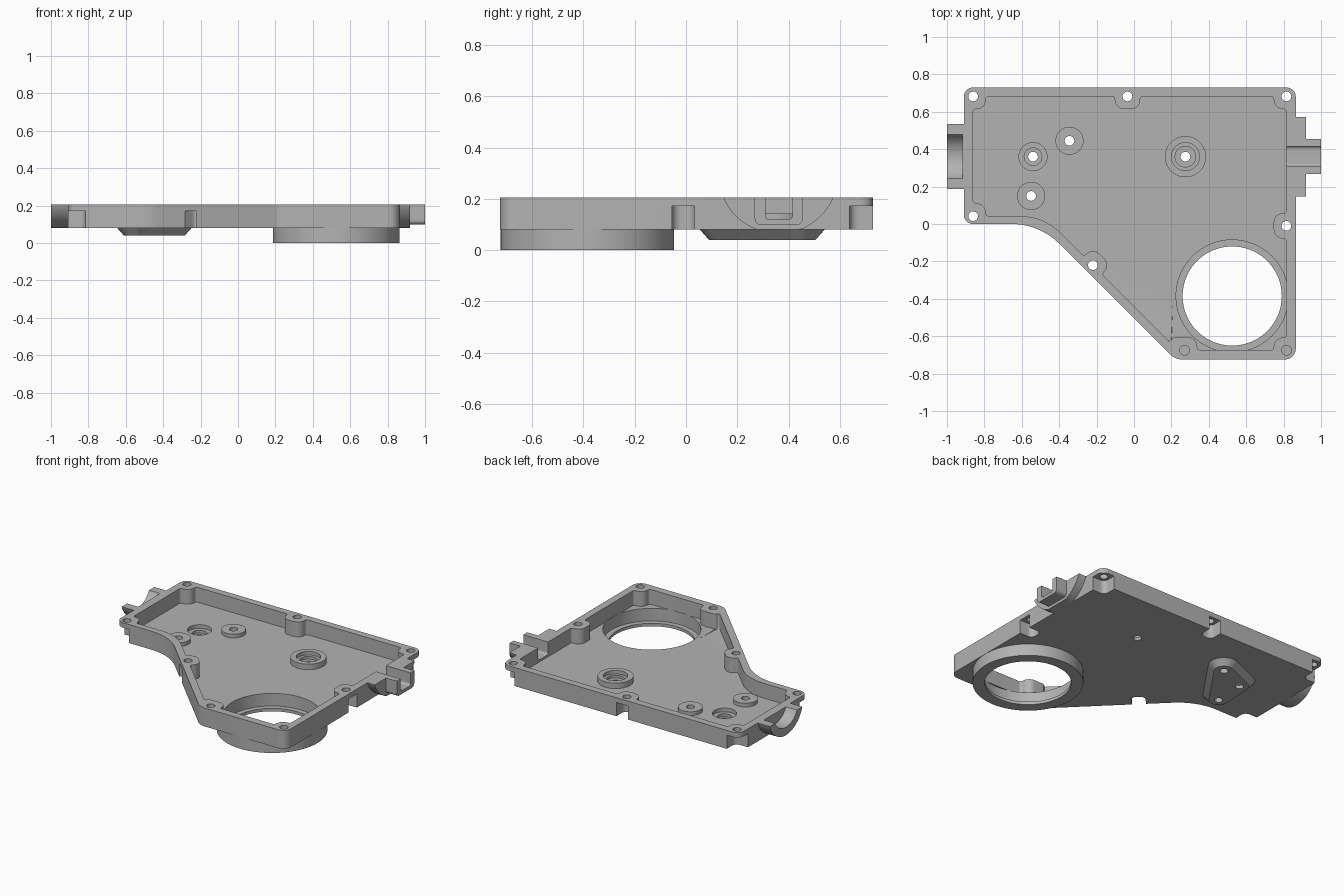
import bpy, bmesh
from math import cos, sin, pi, tan, radians
from mathutils import Vector

cube = bpy.data.objects.get("Cube")
if cube:
    bpy.data.objects.remove(cube)

grey = bpy.data.materials.new("cast_grey")
grey.use_nodes = True
grey.diffuse_color = (0.45, 0.45, 0.45, 1)
grey.node_tree.nodes["Principled BSDF"].inputs["Base Color"].default_value = grey.diffuse_color

TOP, UNDER, FLOOR = 0.205, 0.08, 0.105
OVER = 0.4          # height cutters reach above the rim
PORT_Y = 0.36


def V(x, y):
    return Vector((x, y))


def left_of(d):
    return V(-d.y, d.x)


def rounded(corners, steps=10):
    """Closed outline from (point, radius) pairs, each corner filleted."""
    out = []
    n = len(corners)
    for i, (p, r) in enumerate(corners):
        a = corners[i - 1][0] - p
        b = corners[(i + 1) % n][0] - p
        if r == 0:
            out.append(p)
            continue
        half = a.angle(b) / 2
        t = r / tan(half)
        a.normalize()
        b.normalize()
        mid = p + (a + b).normalized() * (r / sin(half))
        s = p + a * t - mid
        e = p + b * t - mid
        for k in range(steps + 1):
            f = k / steps
            w = pi - 2 * half
            out.append(mid + (s * sin((1 - f) * w) + e * sin(f * w)) / sin(w))
    return out


def finish(name, bm):
    bmesh.ops.recalc_face_normals(bm, faces=bm.faces)
    me = bpy.data.meshes.new(name)
    bm.to_mesh(me)
    bm.free()
    me.materials.append(grey)
    ob = bpy.data.objects.new(name, me)
    bpy.context.collection.objects.link(ob)
    return ob


def prism(name, pts, lo, hi, axis="z", bevel=0):
    """Extrude an outline along z or x, optionally rounding its low rim."""
    bm = bmesh.new()
    place = (lambda p, h: (p.x, p.y, h)) if axis == "z" else (lambda p, h: (h, p.x, p.y))
    low = bm.faces.new([bm.verts.new(place(p, lo)) for p in pts])
    high = [bm.verts.new(place(p, hi)) for p in pts]
    bm.faces.new(high[::-1])
    base = list(low.verts)
    for i in range(len(pts)):
        bm.faces.new((base[i - 1], base[i], high[i], high[i - 1]))
    if bevel:
        bmesh.ops.bevel(bm, geom=list(low.edges), offset=bevel, segments=4,
                        profile=0.5, affect="EDGES", clamp_overlap=False)
    return finish(name, bm)


def circle(c, r, n=40):
    return [c + V(cos(2 * pi * k / n), sin(2 * pi * k / n)) * r for k in range(n)]


def disc(name, c, r, lo, hi, n=40, bevel=0):
    return prism(name, circle(c, r, n), lo, hi, bevel=bevel)


def rect(x0, x1, y0, y1, r=0):
    return rounded([(V(x0, y0), r), (V(x1, y0), r), (V(x1, y1), 0), (V(x0, y1), 0)])


def cradle(name, r, z, x0, x1, floor):
    """Circular segment hanging below the rim, flattened at its floor."""
    pts = [p for p in circle(V(PORT_Y, z), r, 96) if p.y < TOP]
    start = min(range(len(pts)), key=lambda i: pts[i].x)
    pts = sorted(pts, key=lambda p: p.x)
    ends = [V(pts[0].x - 0.003, TOP), V(pts[-1].x + 0.003, TOP)]
    return prism(name, [ends[0]] + [V(p.x, max(p.y, floor)) for p in pts] + [ends[1]], x0, x1, "x")


def combine(target, tool, op):
    mod = target.modifiers.new(op, "BOOLEAN")
    mod.operation, mod.solver, mod.object = op, "EXACT", tool
    bpy.context.view_layer.objects.active = target
    bpy.ops.object.modifier_apply(modifier=mod.name)
    bpy.data.objects.remove(tool)


def add(tool):
    combine(housing, tool, "UNION")


def cut(tool):
    combine(housing, tool, "DIFFERENCE")


# Screw boss positions, all lying on the inner wall line
X0, X1, Y0, Y1, YM = -0.86, 0.815, -0.675, 0.682, 0.042
right, up = V(1, 0), V(0, 1)
slope = V(1, -1).normalized()
low_left, top_left, top_right = V(X0, YM), V(X0, Y1), V(X1, Y1)
low_right, low_mid = V(X1, Y0), V(0.27, Y0)
side_mid, top_mid, slope_mid = V(X1, -0.01), V(-0.035, Y1), V(-0.22, -0.22)
R, F, B = 0.068, 0.016, 0.05


def corner_boss(p, d_in, d_out):
    return [(p - d_in * R, F), (p + (d_out - d_in) * R, B), (p + d_out * R, F)]


def wall_boss(p, d):
    n = left_of(d)
    return [(p - d * R, F), (p + (n - d) * R, B), (p + (n + d) * R, B), (p + d * R, F)]


# Outer shell
outer = rounded([(V(-0.91, 0), 0.05), (V(-0.505, 0), 0.36), (V(0.22, -0.725), 0.1),
                 (V(0.865, -0.725), 0.06), (V(0.865, 0.73), 0.05), (V(-0.91, 0.73), 0.05)])
housing = prism("gearbox_cover_housing", outer, UNDER, TOP, bevel=0.018)

# Bearing ring below the shell
ring = V(0.525, -0.385)
add(disc("bearing_ring", ring, 0.339, 0, 0.1, 96, bevel=0.012))

# Tapered three-lobed pad below the shell
pinion, idler, stud = V(-0.54, PORT_Y), V(-0.345, 0.445), V(-0.55, 0.15)
bm = bmesh.new()
for z, r in ((0.04, 0.06), (0.085, 0.1)):
    for c in (pinion, idler, stud):
        for p in circle(c, r, 32):
            bm.verts.new((p.x, p.y, z))
hull = bmesh.ops.convex_hull(bm, input=bm.verts)
spare = {g for g in hull["geom_interior"] + hull["geom_unused"] if isinstance(g, bmesh.types.BMVert)}
bmesh.ops.delete(bm, geom=list(spare), context="VERTS")
add(finish("pad", bm))

# Side ports
add(cradle("left_port", 0.185, 0.265, -1, -0.88, UNDER))
add(cradle("right_port", 0.234, 0.298, 0.84, 0.92, UNDER))
add(prism("right_channel", [V(p.x, min(p.y, TOP)) for p in rect(0.268, 0.455, 0.098, TOP, 0.025)],
          0.85, 1, "x"))

# Inner cavity, leaving the screw bosses on the walls
cavity = (corner_boss(low_left, -up, right) + [(V(-0.482, YM), 0.3)]
          + wall_boss(slope_mid, slope)
          + [(V(0.2, -0.64), 0.01), (V(0.2, -0.605), 0.022),
             (V(0.338, -0.605), B), (V(0.338, Y0), F)]
          + corner_boss(low_right, right, up) + wall_boss(side_mid, up)
          + corner_boss(top_right, up, -right) + wall_boss(top_mid, -right)
          + corner_boss(top_left, -right, -up))
cut(prism("cavity", rounded(cavity), FLOOR, OVER, bevel=0.008))

# Port grooves
cut(cradle("left_groove", 0.132, 0.265, -1.1, -0.917, 0))
cut(prism("right_slot", rect(0.31, 0.415, 0.12, OVER, 0.015), 0.75, 1.1, "x"))

# Shaft bosses standing on the floor
shaft = V(0.275, PORT_Y)
add(disc("shaft_boss", shaft, 0.11, 0.09, 0.142, 56))
for c in (idler, stud):
    add(disc("small_boss", c, 0.075, 0.09, 0.13))

# Bearing bore and stepped shaft recesses
cut(disc("bearing_pocket", ring, 0.3, 0.02, FLOOR + 0.001, 96))
cut(disc("bearing_bore", ring, 0.265, -0.1, FLOOR, 96))
cut(disc("shaft_recess", shaft, 0.075, 0.118, OVER))
cut(disc("shaft_seat", shaft, 0.055, 0.1, OVER))
cut(disc("pinion_recess", pinion, 0.075, 0.08, OVER))
cut(disc("pinion_seat", pinion, 0.047, 0.062, OVER))

# Screw notches opening outward from below
diag = V(-1, -1).normalized()
for p, u, wide in ((top_left, up, True), (top_right, right, True), (low_left, -right, True),
                   (side_mid, right, False), (top_mid, up, False), (slope_mid, diag, False)):
    v, h, far = left_of(u), 0.044, 0.15
    side = far if wide else h
    quad = [(p - u * h - v * h, 0.035), (p + u * far - v * h, 0),
            (p + u * far + v * side, 0), (p - u * h + v * side, 0 if wide else 0.035)]
    cut(prism("screw_notch", rounded(quad), 0, 0.172))

# Through holes, then the two blind ones over the ring
for c in (top_left, top_right, low_left, side_mid, top_mid, slope_mid, shaft, pinion, idler, stud):
    cut(disc("hole", c, 0.026, -0.1, OVER, 24))
for c in (low_mid, low_right):
    cut(disc("blind_hole", c, 0.026, 0.12, OVER, 24))

# Smooth the curved faces only
bpy.ops.object.select_all(action="DESELECT")
housing.select_set(True)
bpy.context.view_layer.objects.active = housing
bpy.ops.object.shade_smooth_by_angle(angle=radians(20))
